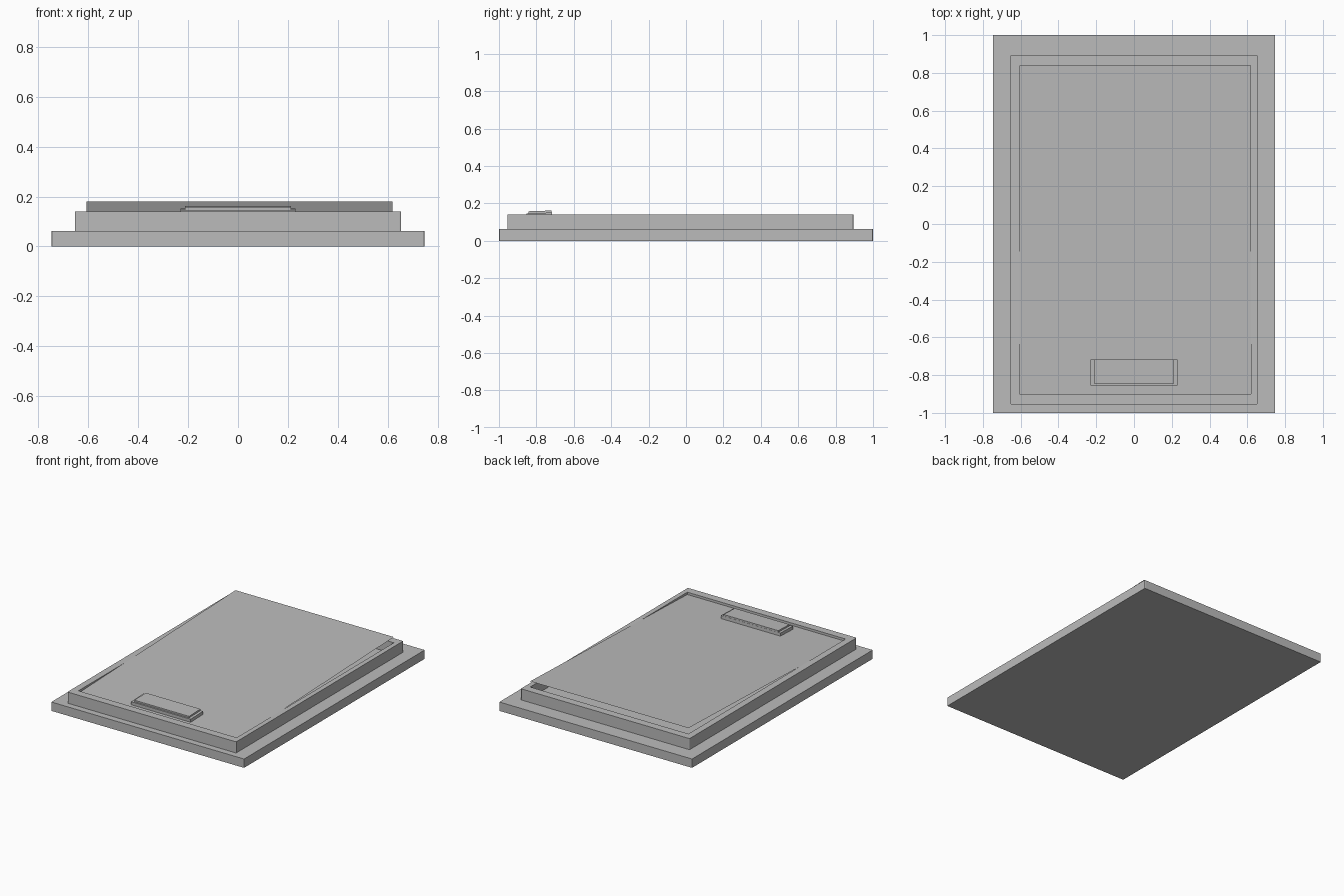
import bpy, bmesh, math
from mathutils import Matrix, Vector

if "Cube" in bpy.data.objects:
    bpy.data.objects.remove(bpy.data.objects["Cube"])

grey = bpy.data.materials.new("light_grey")
grey.diffuse_color = (0.5, 0.5, 0.5, 1)
grey.use_nodes = True
grey.node_tree.nodes["Principled BSDF"].inputs["Base Color"].default_value = grey.diffuse_color

TILT = math.atan(0.0325)      # slope of the screen, rising to the back
CROSS_Y, RIM_Z = -0.39, 0.14  # where the screen is level with the rim


def finish(name, bm):
    bmesh.ops.recalc_face_normals(bm, faces=bm.faces)
    mesh = bpy.data.meshes.new(name)
    bm.to_mesh(mesh)
    bm.free()
    mesh.materials.append(grey)
    obj = bpy.data.objects.new(name, mesh)
    bpy.context.collection.objects.link(obj)
    return obj


def add_block(name, x0, x1, y0, y1, z0, z1, corner=0.0, tilt=False):
    bm = bmesh.new()
    bmesh.ops.create_cube(bm, size=1)
    for v in bm.verts:
        v.co = Vector((x0 + (v.co.x + 0.5) * (x1 - x0),
                       y0 + (v.co.y + 0.5) * (y1 - y0),
                       z0 + (v.co.z + 0.5) * (z1 - z0)))
    if corner:  # slightly rounded upright corners
        upright = [e for e in bm.edges
                   if abs(e.verts[0].co.z - e.verts[1].co.z) > 1e-4]
        bmesh.ops.bevel(bm, geom=upright, offset=corner, segments=3,
                        profile=0.5, affect='EDGES')
    if tilt:    # lean about the middle of the block, parallel to the screen
        c = Vector((0, (y0 + y1) / 2, z0))
        bmesh.ops.rotate(bm, verts=bm.verts, cent=c,
                         matrix=Matrix.Rotation(TILT, 3, 'X'))
    return finish(name, bm)


# Opening shared by the frame and the screen
X0, X1, Y0, Y1 = -0.607, 0.62, -0.90, 0.84

# Base slab
add_block("base", -0.747, 0.747, -1, 1, 0, 0.062, corner=0.004)

# Raised frame with a rectangular opening
frame = add_block("frame", -0.654, 0.654, -0.955, 0.895, 0.062, RIM_Z,
                  corner=0.006)
cutter = add_block("opening_cutter", X0, X1, Y0, Y1, 0.0, 0.3)
cutter.hide_render = True
cutter.hide_viewport = True
cut = frame.modifiers.new("opening", 'BOOLEAN')
cut.operation = 'DIFFERENCE'
cut.solver = 'EXACT'
cut.object = cutter

# Thin tilted screen sheet
bm = bmesh.new()
corners = [(X0, Y0), (X1, Y0), (X1, Y1), (X0, Y1)]
bm.faces.new([bm.verts.new((x, y, RIM_Z + (y - CROSS_Y) * math.tan(TILT)))
              for x, y in corners])
screen = finish("screen", bm)
if screen.data.polygons[0].normal.z < 0:
    screen.data.flip_normals()

# Two-step button resting on the screen
add_block("button_base", -0.231, 0.231, -0.853, -0.716, 0.124, 0.149, tilt=True)
add_block("button_top", -0.212, 0.212, -0.843, -0.718, 0.149, 0.160, tilt=True)
